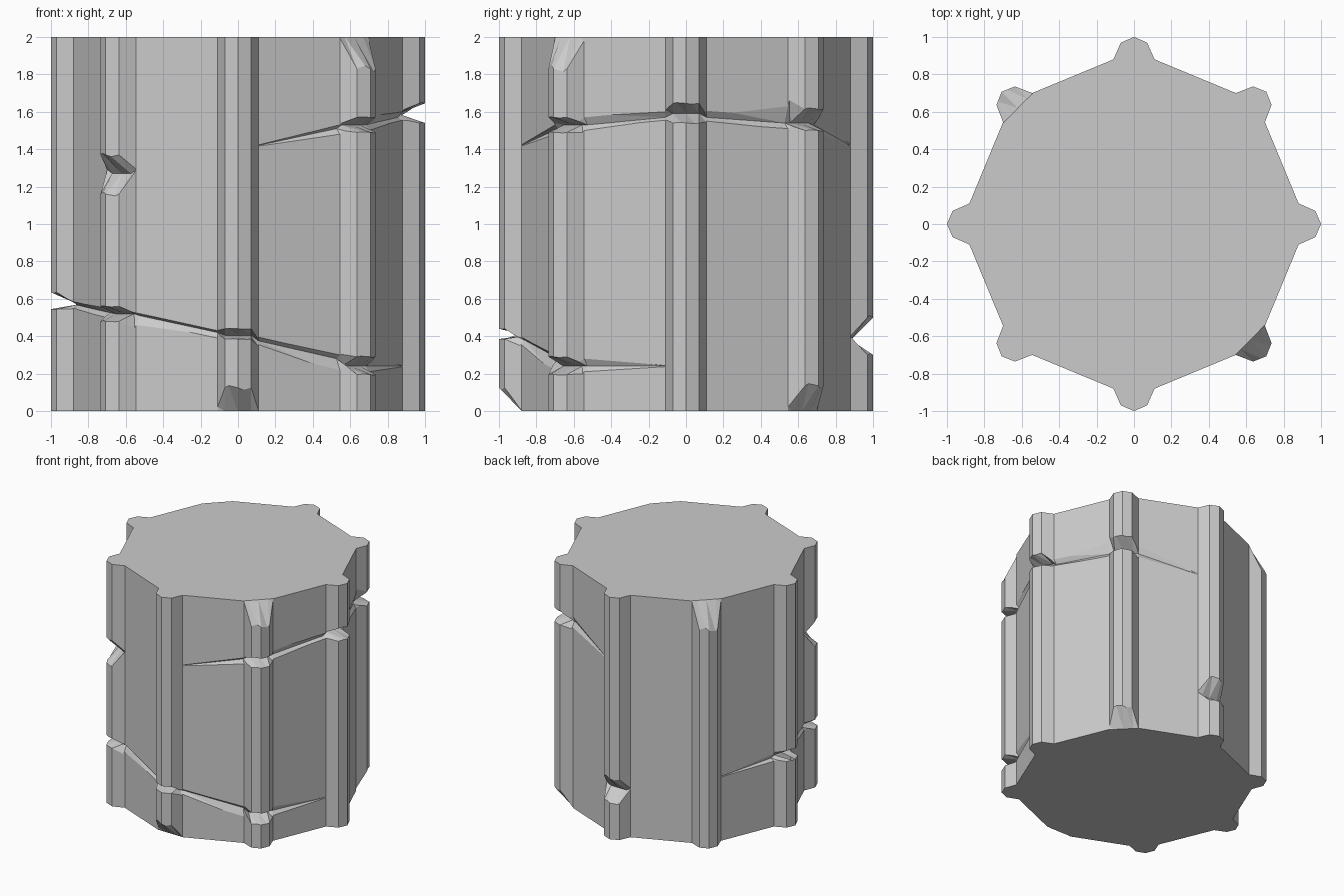
import bpy, bmesh
from math import sin, cos, pi

if "Cube" in bpy.data.objects:
    bpy.data.objects.remove(bpy.data.objects["Cube"])

# Cross-section of one rib (outward, sideways); eight of them make the shaft outline
RIB = [(.88, -.11), (.97, -.07), (1, 0), (.97, .07), (.88, .11)]


def outline(i, x=None):
    """Outline point i (five per rib, rib 0 on +x); x overrides the outward distance."""
    k, j = divmod(i, 5)
    px, py = RIB[j]
    px = px if x is None else x
    a = k * pi / 4
    return px * cos(a) - py * sin(a), px * sin(a) + py * cos(a)


def loft(name, rings, caps=True):
    """Skin closed rings of equal length into a solid."""
    bm = bmesh.new()
    vs = [[bm.verts.new(p) for p in r] for r in rings]
    n = len(rings[0])
    for a, b in zip(vs, vs[1:]):
        for i in range(n):
            j = (i + 1) % n
            if n == 3:  # triangulate the warped crack walls
                bm.faces.new((a[i], a[j], b[j]))
                bm.faces.new((a[i], b[j], b[i]))
            else:
                bm.faces.new((a[i], a[j], b[j], b[i]))
    bm.faces.new(vs[0][::-1])
    bm.faces.new(vs[-1])
    bmesh.ops.recalc_face_normals(bm, faces=bm.faces[:])
    me = bpy.data.meshes.new(name)
    bm.to_mesh(me)
    bm.free()
    ob = bpy.data.objects.new(name, me)
    bpy.context.collection.objects.link(ob)
    return ob


def carve(name, start, keys, depth):
    """Cut a V groove along the outline; keys are (bottom, valley, top) heights."""
    rings = []
    for n, (bot, mid, top) in enumerate(keys):
        i = start + n
        sx = RIB[i % 5][0]
        ax = min(depth, sx - .004)
        if top - bot < .01:
            ax, bot, top = sx - .003, mid - .003, mid + .003
        e = 1.5  # push the open side past the surface
        ox = ax + (sx - ax) * e
        rings.append([(*outline(i, ax), mid),
                      (*outline(i, ox), mid + (bot - mid) * e),
                      (*outline(i, ox), mid + (top - mid) * e)])
    cutter = loft(name, rings)
    mod = shaft.modifiers.new(name, 'BOOLEAN')
    mod.object, mod.operation, mod.solver = cutter, 'DIFFERENCE', 'EXACT'
    bpy.context.view_layer.objects.active = shaft
    bpy.ops.object.modifier_apply(modifier=name)
    bpy.data.objects.remove(cutter)


def rib_keys(first, middle, last):
    return [first, middle, middle, middle, last]


# Ribbed shaft
shaft = loft("column_shaft", [[(*outline(i), z) for i in range(40)] for z in (0, 2)])

# Upper crack: from the front rib round the right side to the back rib
carve("upper_crack", 34,
      [(1.42,) * 3]
      + rib_keys((1.48, 1.51, 1.53), (1.49, 1.53, 1.57), (1.50, 1.53, 1.57))
      + rib_keys((1.555, 1.57, 1.60), (1.54, 1.59, 1.645), (1.55, 1.57, 1.605))
      + rib_keys((1.51, 1.54, 1.63), (1.50, 1.54, 1.615), (1.49, 1.53, 1.58))
      + [(1.42,) * 3], .855)

# Lower crack: from the back left rib round the front to the right rib
carve("lower_crack", 19,
      [(.53,) * 3]
      + rib_keys((.54, .56, .60), (.545, .57, .635), (.55, .565, .585))
      + rib_keys((.50, .525, .55), (.48, .52, .56), (.46, .51, .525))
      + rib_keys((.39, .42, .43), (.385, .405, .44), (.355, .375, .395))
      + rib_keys((.22, .28, .30), (.195, .24, .29), (.21, .24, .28))
      + [(.24,) * 3], .855)

# Notches part-way up two ribs
for rib, bot, mid, top in ((5, 1.16, 1.27, 1.37), (2, .30, .38, .50)):
    tip = (mid + .02,) * 3
    carve("rib_notch", rib * 5, rib_keys(tip, (bot, mid, top), tip), .88)

# Broken rib ends at the top and bottom edges
for rib, z in ((7, 1.83), (3, 1.80)):
    base = (1.985, 2.002, 2.2)
    carve("top_chip", rib * 5, rib_keys(base, (z, 2.002, 2.2), base), .876)
for rib, z in ((6, .125), (1, .135)):
    base = (-.2, -.002, .015)
    carve("bottom_chip", rib * 5, rib_keys(base, (-.2, -.002, z), base), .876)
